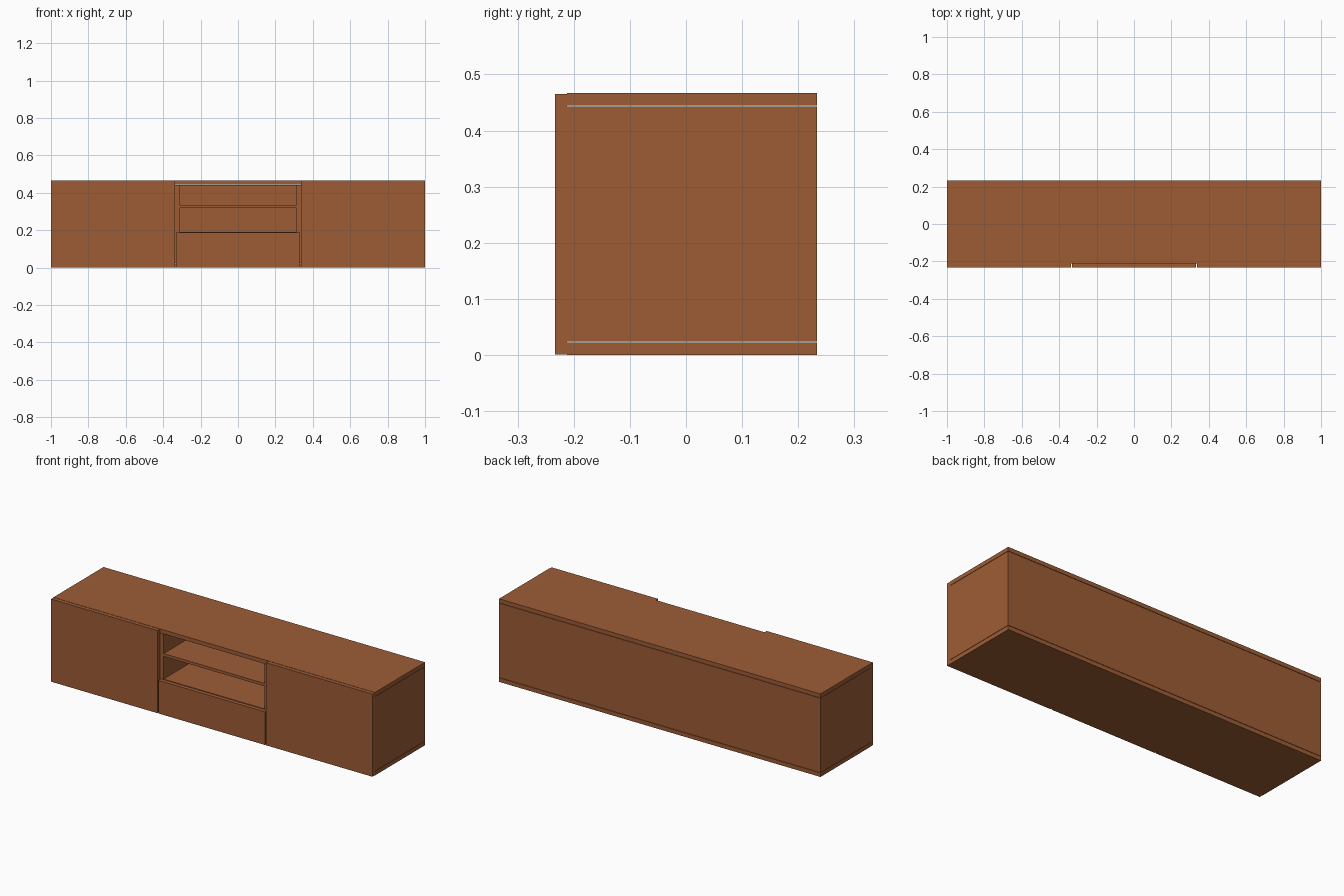
import bpy

if "Cube" in bpy.data.objects:
    bpy.data.objects.remove(bpy.data.objects["Cube"])

wood = bpy.data.materials.new("brown_wood")
wood.diffuse_color = (0.34, 0.108, 0.036, 1)
wood.use_nodes = True
wood.node_tree.nodes["Principled BSDF"].inputs["Base Color"].default_value = wood.diffuse_color


def board(name, x, y, z):
    """Axis-aligned board given its (min, max) along each axis."""
    bpy.ops.mesh.primitive_cube_add(size=1)
    ob = bpy.context.object
    ob.name = name
    for v in ob.data.vertices:
        v.co = [r[0] if c < 0 else r[1] for c, r in zip(v.co, (x, y, z))]
    ob.data.materials.append(wood)
    return ob


H, D, T = 0.467, 0.2335, 0.0225       # height, half depth, board thickness
front = -D + 0.0215                   # front of the carcass, behind the doors
gap = 0.002                           # shadow gap above and below the uprights
upright = (T + gap, H - T - gap)
body = (front, D)

# Top and bottom panels
board("top_panel", (-1, 1), body, (H - T, H))
board("bottom_panel", (-1, 1), body, (0, T))

# Back panel between the sides
board("back_panel", (-1 + T, 1 - T), (D - T, D), upright)

# Sides, dividers and doors, mirrored left and right
for side, s in (("left", -1), ("right", 1)):
    def span(a, b):
        return tuple(sorted((s * a, s * b)))
    board(side + "_side", span(1 - T, 1), body, upright)
    board(side + "_divider", span(0.314, 0.336), (front, D - T), upright)
    board(side + "_door", span(0.338, 0.9995), (-D, front), (0.001, H - 0.0015))

# Shelves of the open middle bay
board("upper_shelf", (-0.314, 0.314), (front, D - T), (0.318, 0.334))
board("lower_shelf", (-0.314, 0.314), (front, D - T), (0.169, 0.191))

# Drawer front below the open bay
board("drawer_front", (-0.331, 0.331), (-D, front), (0.001, 0.187))
